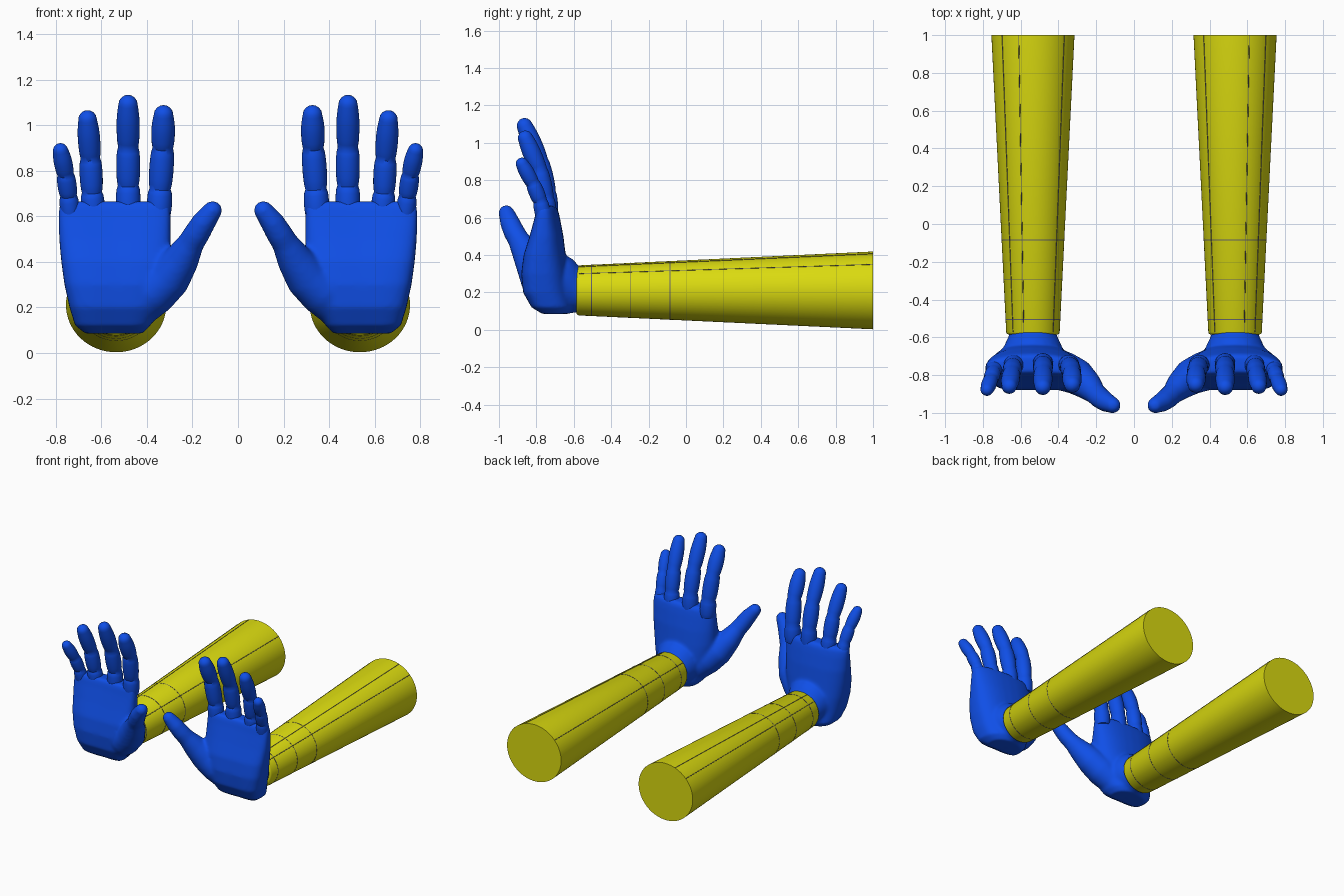
import bpy, bmesh
from math import sin, cos, pi, radians, copysign
from mathutils import Vector

if "Cube" in bpy.data.objects:
    bpy.data.objects.remove(bpy.data.objects["Cube"])


def material(name, rgb):
    m = bpy.data.materials.new(name)
    m.use_nodes = True
    m.diffuse_color = (*rgb, 1)
    bsdf = m.node_tree.nodes["Principled BSDF"]
    bsdf.inputs["Base Color"].default_value = (*rgb, 1)
    bsdf.inputs["Roughness"].default_value = 0.6
    return m


BLUE = material("glove blue", (0.005, 0.08, 0.82))
YELLOW = material("sleeve yellow", (0.7, 0.7, 0.005))
GREY = material("seam grey", (0.12, 0.12, 0.14))


def skin(bm, rings):
    """Bridge a list of point rings into a closed solid."""
    loops = [[bm.verts.new(p) for p in ring] for ring in rings]
    n = len(loops[0])
    for a, b in zip(loops, loops[1:]):
        for i in range(n):
            j = (i + 1) % n
            bm.faces.new((a[i], a[j], b[j], b[i]))
    bm.faces.new(loops[0][::-1])
    bm.faces.new(loops[-1])


def tube(bm, sections, sides=24, tip=True):
    """Sweep circles along (point, radius) sections, with a rounded tip."""
    s = [(Vector(p), r) for p, r in sections]
    if tip:
        end, r = s[-1]
        d = (end - s[-2][0]).normalized()
        s += [(end + d * r * sin(radians(a)), r * cos(radians(a))) for a in (20, 40, 60, 75, 86)]
    rings = []
    for i, (p, r) in enumerate(s):
        d = s[min(i + 1, len(s) - 1)][0] - s[max(i - 1, 0)][0]
        q = Vector((0, 0, 1)).rotation_difference(d.normalized())
        rings.append([p + q @ Vector((r * cos(2 * pi * k / sides), r * sin(2 * pi * k / sides), 0))
                      for k in range(sides)])
    skin(bm, rings)


def finish(name, bm, mat, mirror=True):
    """Turn the solid into an object, mirrored to the other arm."""
    bmesh.ops.recalc_face_normals(bm, faces=bm.faces)
    me = bpy.data.meshes.new(name)
    bm.to_mesh(me)
    bm.free()
    me.materials.append(mat)
    ob = bpy.data.objects.new(name, me)
    bpy.context.collection.objects.link(ob)
    bpy.ops.object.select_all(action='DESELECT')
    ob.select_set(True)
    bpy.context.view_layer.objects.active = ob
    bpy.ops.object.shade_smooth_by_angle(angle=radians(40))
    if mirror:
        add_mirror(ob)
    return ob


def add_mirror(ob):
    m = ob.modifiers.new("other arm", 'MIRROR')
    m.use_mirror_merge = False


# Sleeves: slightly flattened cones running back from the wrist
CX, CZ = 0.535, 0.211
WRIST_Y, END_Y = -0.585, 1.0


def sleeve_radius(y):
    t = (y - WRIST_Y) / (END_Y - WRIST_Y)
    return 0.141 + t * 0.079


def sleeve_point(y, angle, grow=0.0):
    r = sleeve_radius(y) + grow
    return Vector((CX + r * cos(angle), y, CZ + 0.945 * r * sin(angle)))


def sleeve_ring(y, grow=0.0, n=64):
    return [sleeve_point(y, 2 * pi * k / n, grow) for k in range(n)]


bm = bmesh.new()
skin(bm, [sleeve_ring(WRIST_Y, -0.01), sleeve_ring(WRIST_Y + 0.004, -0.003),
          sleeve_ring(WRIST_Y + 0.012), sleeve_ring(END_Y)])
finish("sleeve", bm, YELLOW)

# Sleeve seams: three hoops and three lengthwise lines
bm = bmesh.new()
for y in (-0.505, -0.295, -0.085):
    skin(bm, [sleeve_ring(y - 0.002, 0.001), sleeve_ring(y + 0.002, 0.001)])
for angle in (42, 70, 139):
    a = radians(angle)
    tube(bm, [(sleeve_point(WRIST_Y + 0.012, a), 0.002), (sleeve_point(END_Y, a), 0.002)], 6, False)
finish("sleeve_seams", bm, GREY)

# Palm: rounded sections stacked upward (z, inner x, outer x, centre y, half depth)
PALM = [
    (0.085, 0.42, 0.67, -0.695, 0.07),
    (0.12, 0.385, 0.715, -0.715, 0.11),
    (0.2, 0.35, 0.74, -0.745, 0.125),
    (0.3, 0.315, 0.762, -0.755, 0.125),
    (0.4, 0.295, 0.776, -0.755, 0.112),
    (0.5, 0.295, 0.785, -0.745, 0.09),
    (0.6, 0.296, 0.788, -0.74, 0.066),
    (0.645, 0.298, 0.785, -0.74, 0.055),
    (0.665, 0.31, 0.772, -0.742, 0.04),
]


def palm_ring(z, x0, x1, yc, depth, n=40):
    ring = []
    for k in range(n):
        c, s = cos(2 * pi * k / n), sin(2 * pi * k / n)
        u = copysign(abs(c) ** 0.7, c)
        v = copysign(abs(s) ** 0.7, s)
        ring.append(Vector(((x0 + x1) / 2 + u * (x1 - x0) / 2, yc + v * depth - 0.025 * u * u, z)))
    return ring


bm = bmesh.new()
skin(bm, [palm_ring(*row) for row in PALM])
# Wrist flaring into the palm
tube(bm, [((CX, -0.55, 0.217), 0.122), ((CX, -0.59, 0.217), 0.126),
          ((CX, -0.62, 0.222), 0.14), ((CX, -0.66, 0.235), 0.158),
          ((CX, -0.72, 0.25), 0.15)], 40, False)
# Thumb growing out of its fleshy base
tube(bm, [((0.44, -0.75, 0.21), 0.1), ((0.37, -0.78, 0.27), 0.105),
          ((0.3, -0.81, 0.335), 0.096), ((0.245, -0.855, 0.415), 0.077),
          ((0.205, -0.897, 0.485), 0.058), ((0.18, -0.92, 0.525), 0.057),
          ((0.15, -0.942, 0.575), 0.053), ((0.112, -0.96, 0.625), 0.043)])
palm = finish("palm_and_thumb", bm, BLUE, mirror=False)
rm = palm.modifiers.new("blend", 'REMESH')
rm.mode = 'VOXEL'
rm.voxel_size = 0.011
rm.use_smooth_shade = True
sm = palm.modifiers.new("soften", 'SMOOTH')
sm.factor = 0.5
sm.iterations = 7
add_mirror(palm)

# Fingers: base, two joints and tip, then thickness
FINGERS = {
    "index_finger": ([(0.347, -0.745, 0.6), (0.342, -0.75, 0.72), (0.33, -0.785, 0.9), (0.326, -0.868, 1.085)], 0.055),
    "middle_finger": ([(0.482, -0.735, 0.6), (0.482, -0.742, 0.735), (0.482, -0.782, 0.905), (0.483, -0.88, 1.13)], 0.054),
    "ring_finger": ([(0.634, -0.74, 0.6), (0.641, -0.752, 0.705), (0.648, -0.785, 0.855), (0.663, -0.875, 1.063)], 0.052),
    "little_finger": ([(0.733, -0.755, 0.58), (0.744, -0.78, 0.69), (0.757, -0.82, 0.785), (0.785, -0.893, 0.917)], 0.043),
}
for name, (joints, radius) in FINGERS.items():
    pts = [Vector(p) for p in joints]
    # pull the last point in so the rounded tip ends at the given height
    pts[3] -= (pts[3] - pts[2]).normalized() * radius * 0.8
    sections = []
    for b, (p, q) in enumerate(zip(pts, pts[1:])):
        for k in range(8):
            t = k / 8
            bulge = 0.87 + 0.13 * sin(pi * t) ** 0.6
            if b == 2 and t > 0.5:
                bulge = 1 - 0.18 * ((t - 0.5) / 0.5) ** 2
            sections.append((p.lerp(q, t), radius * bulge * (1 - 0.03 * b)))
    sections.append((pts[3], radius * 0.78))
    bm = bmesh.new()
    tube(bm, sections, 28)
    finish(name, bm, BLUE)
